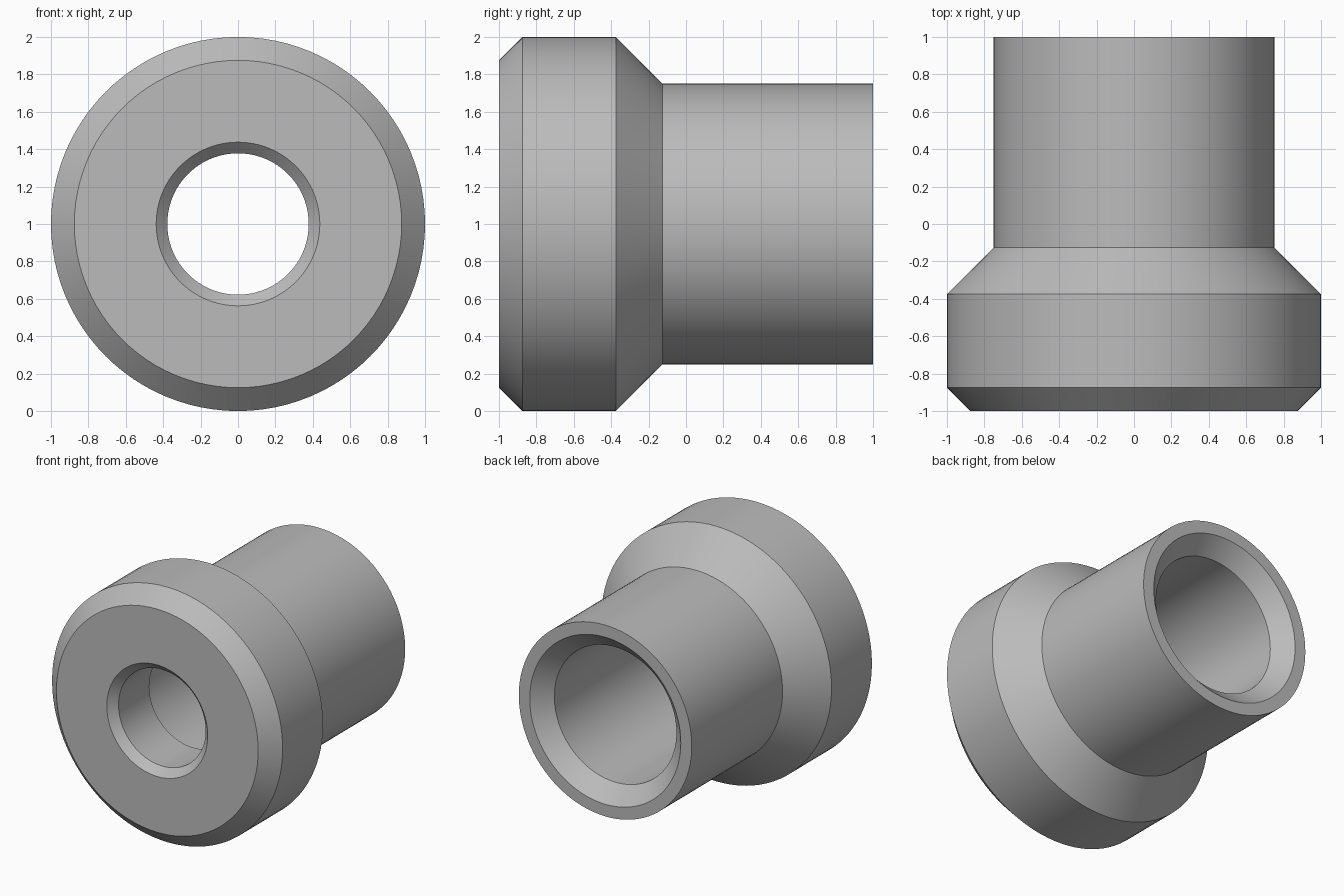
import bpy
import bmesh
import math
from mathutils import Matrix, Vector

cube = bpy.data.objects.get("Cube")
if cube:
    bpy.data.objects.remove(cube, do_unlink=True)

# Single metal colour
metal = bpy.data.materials.new("plain grey metal")
grey = (0.5, 0.5, 0.5, 1)
metal.diffuse_color = grey
metal.use_nodes = True
metal.node_tree.nodes["Principled BSDF"].inputs["Base Color"].default_value = grey

# Closed wall section as (y, radius): outer skin front to back, then the bore back to front
section = [
    (-1, 0.875), (-0.875, 1), (-0.375, 1), (-0.125, 0.75), (1, 0.75),
    (1, 0.655), (0.875, 0.53), (-0.56, 0.53), (-0.56, 0.378), (-0.94, 0.378),
    (-1, 0.4375),
]
SEGMENTS = 96


def lathe(name, profile, centre):
    """Revolve a closed section around a y axis through centre."""
    bm = bmesh.new()
    rings = []
    for i in range(SEGMENTS):
        turn = Matrix.Rotation(math.tau * i / SEGMENTS, 3, "Y")
        rings.append([bm.verts.new(centre + turn @ Vector((0, y, r))) for y, r in profile])
    for i, ring in enumerate(rings):
        following = rings[(i + 1) % SEGMENTS]
        for j in range(len(profile)):
            k = (j + 1) % len(profile)
            bm.faces.new((ring[j], ring[k], following[k], following[j]))
    bmesh.ops.recalc_face_normals(bm, faces=bm.faces[:])
    mesh = bpy.data.meshes.new(name)
    bm.to_mesh(mesh)
    bm.free()
    obj = bpy.data.objects.new(name, mesh)
    bpy.context.collection.objects.link(obj)
    return obj


# Flanged bushing with a stepped bore
bushing = lathe("stepped_bushing", section, Vector((0, 0, 1)))
bushing.data.materials.append(metal)
bpy.ops.object.select_all(action="DESELECT")
bushing.select_set(True)
bpy.context.view_layer.objects.active = bushing
bpy.ops.object.shade_smooth_by_angle(angle=math.radians(30))
